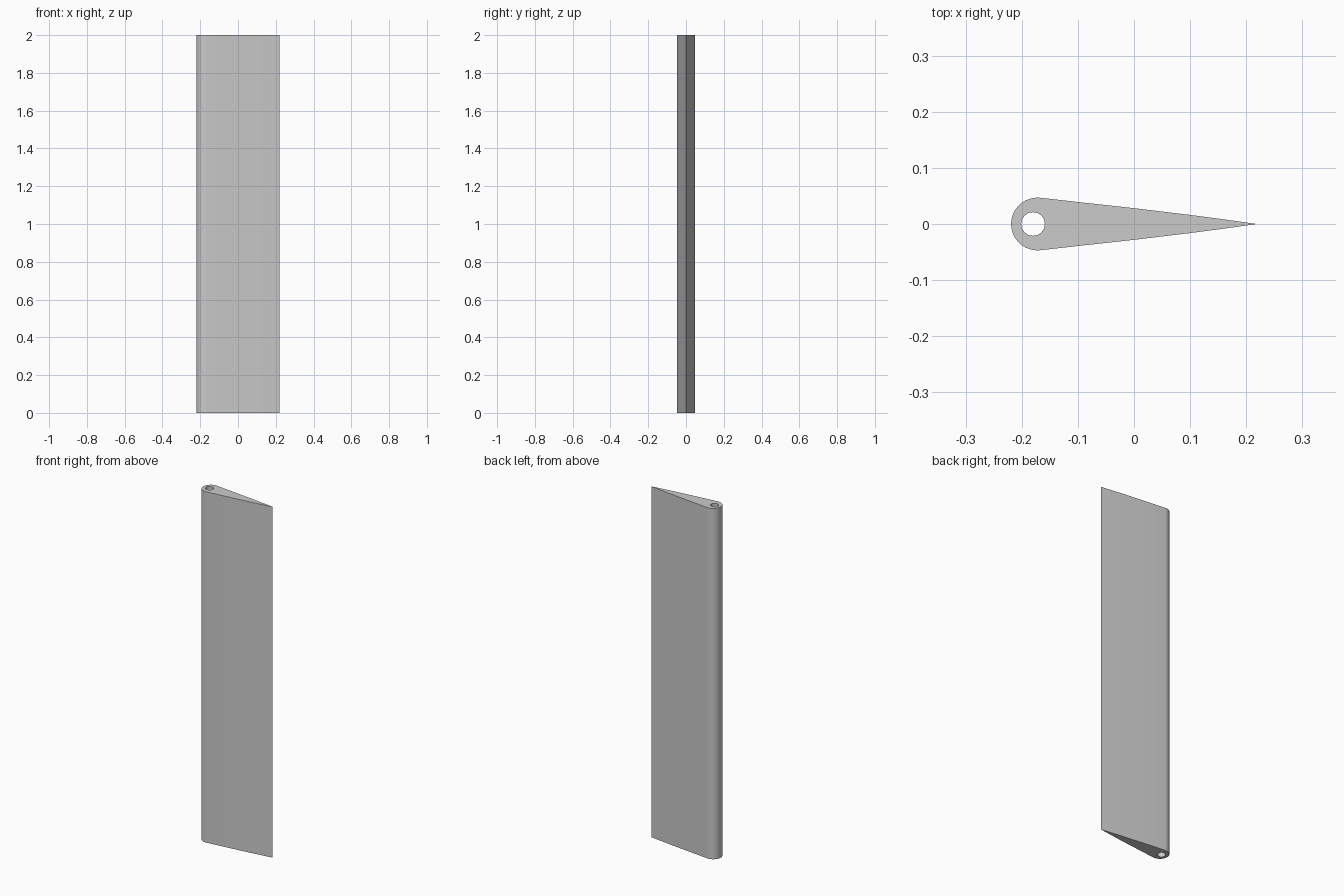
import bpy, bmesh
from math import cos, sin, pi, radians

if "Cube" in bpy.data.objects:
    bpy.data.objects.remove(bpy.data.objects["Cube"])

HEIGHT = 2.0
NOSE_X, NOSE_R = -0.172, 0.047
HOLE_X, HOLE_R = -0.18, 0.021
TAIL_X = 0.219

# Teardrop outline: upper flank, mirrored lower flank, rounded nose
nose = [(NOSE_X + NOSE_R * cos(a), NOSE_R * sin(a))
        for a in (radians(84 + 192 * i / 24) for i in range(25))]
flank = [(-0.09, 0.0381), (0.0, 0.0282), (0.1, 0.0162), (0.16, 0.0083)]
outline = ([(TAIL_X, 0.0)] + flank[::-1] + nose
           + [(x, -y) for x, y in flank])

# Round pivot hole
hole = [(HOLE_X + HOLE_R * cos(2 * pi * i / 32), HOLE_R * sin(2 * pi * i / 32))
        for i in range(32)]


def add_loop(bm, points):
    verts = [bm.verts.new((x, y, 0)) for x, y in points]
    return [bm.edges.new((v, verts[(i + 1) % len(verts)]))
            for i, v in enumerate(verts)]


# Fill the section between outline and hole, then extrude to full height
bm = bmesh.new()
edges = add_loop(bm, outline) + add_loop(bm, hole)
bmesh.ops.triangle_fill(bm, edges=edges, use_beauty=True)
result = bmesh.ops.extrude_face_region(bm, geom=bm.faces[:], use_keep_orig=True)
top = [g for g in result["geom"] if isinstance(g, bmesh.types.BMVert)]
bmesh.ops.translate(bm, verts=top, vec=(0, 0, HEIGHT))
bmesh.ops.recalc_face_normals(bm, faces=bm.faces[:])

mesh = bpy.data.meshes.new("louver_blade")
bm.to_mesh(mesh)
bm.free()
blade = bpy.data.objects.new("louver_blade", mesh)
bpy.context.collection.objects.link(blade)

# Smooth sides with crisp end caps
bpy.context.view_layer.objects.active = blade
blade.select_set(True)
bpy.ops.object.shade_smooth_by_angle(angle=radians(30))
